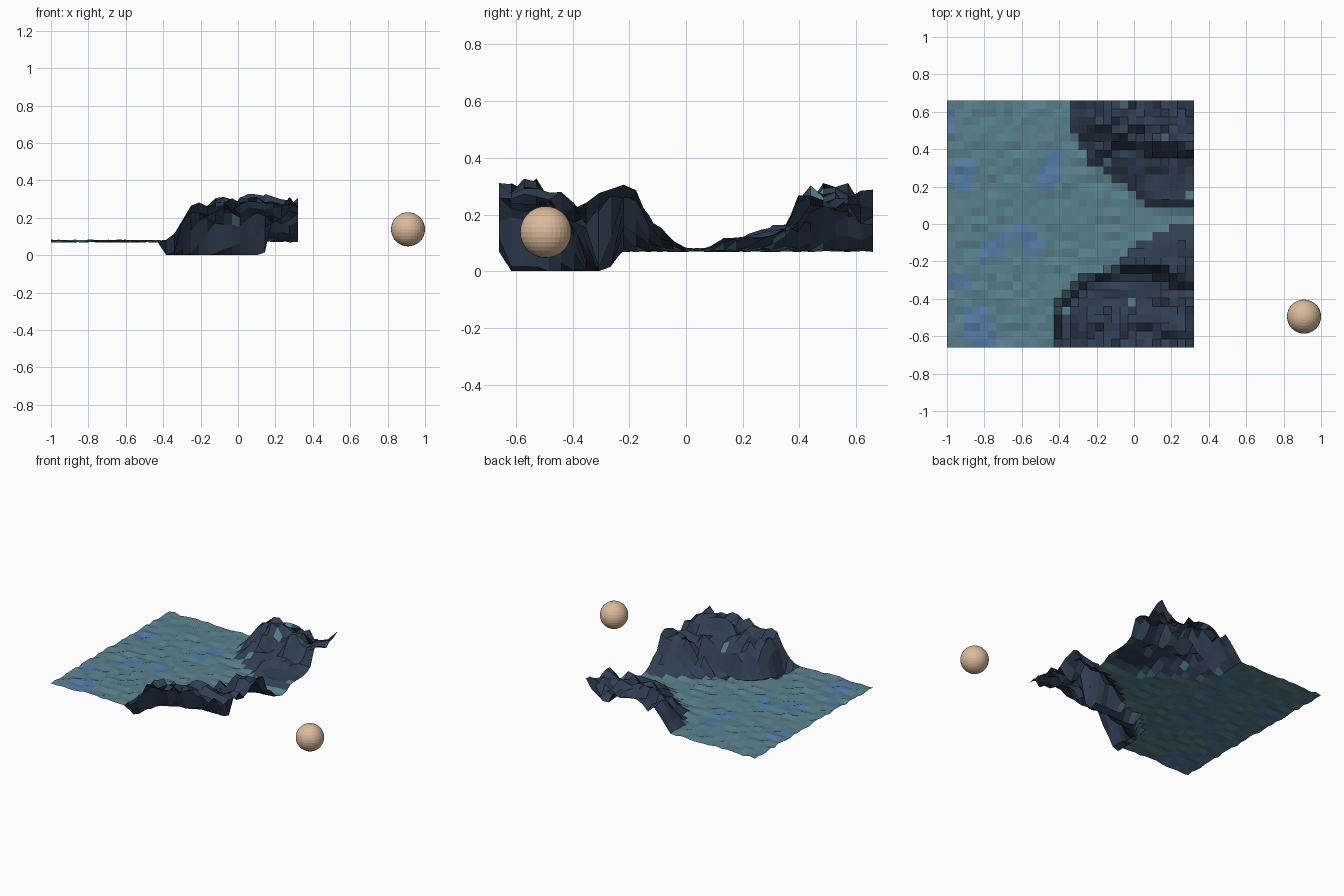
import bpy, bmesh, random
from mathutils import Vector, noise
from mathutils.geometry import intersect_point_line

if "Cube" in bpy.data.objects:
    bpy.data.objects.remove(bpy.data.objects["Cube"])

random.seed(4)
N = 30
SIZE = 1.32
X0, Y0 = -1.0, -0.66
WATER = 0.07


def material(name, rgb):
    m = bpy.data.materials.new(name)
    m.diffuse_color = (*rgb, 1)
    m.use_nodes = True
    m.node_tree.nodes["Principled BSDF"].inputs["Base Color"].default_value = m.diffuse_color
    return m


# Shorelines of the two headlands and the ditch at the foot of the near one
back_shore = [(-.34, .67), (-.34, .5), (-.26, .4), (-.25, .32), (-.15, .27),
              (-.04, .19), (.05, .12), (.14, .085), (.33, .08)]
front_shore = [(-.43, -.67), (-.42, -.5), (-.37, -.4), (-.28, -.31), (-.1, -.25),
               (-.07, -.17), (.03, -.11), (.13, -.06), (.2, -.01), (.33, .0)]
ditch = [(-.38, -.61), (-.38, -.5), (-.33, -.41), (-.25, -.35), (-.1, -.31), (.11, -.3)]

# Heights of the main peaks and saddles
back_peaks = [(.32, .66, .28), (.2, .64, .2), (0, .66, .25), (-.2, .66, .22),
              (-.07, .53, .32), (.14, .46, .3), (.28, .44, .28), (-.2, .47, .22),
              (.2, .34, .16), (-.05, .36, .17), (.3, .25, .115), (.1, .24, .115),
              (.1, .17, .115), (.3, .13, .115), (.2, .15, .115)]
front_peaks = [(.32, -.66, .305), (0, -.66, .29), (-.2, -.64, .27), (-.22, -.53, .25),
               (.08, -.56, .325), (.3, -.5, .28), (.22, -.36, .2), (0, -.4, .2),
               (-.18, -.42, .21), (.2, -.23, .315), (.3, -.21, .3), (.08, -.2, .2),
               (.27, -.1, .16)]


def distance(p, path):
    best = 9
    for a, b in zip(path, path[1:]):
        a, b = Vector((*a, 0)), Vector((*b, 0))
        _, t = intersect_point_line(p, a, b)
        best = min(best, (p - a.lerp(b, max(0, min(1, t)))).length)
    return best


def shore_y(x, path):
    for (xa, ya), (xb, yb) in zip(path, path[1:]):
        if xa <= x <= xb and xb > xa:
            return ya + (yb - ya) * (x - xa) / (xb - xa)
    return None


def headland(p):
    yb, yf = shore_y(p.x, back_shore), shore_y(p.x, front_shore)
    if yb is not None and p.y > yb:
        return "back"
    if yf is not None and p.y < yf:
        return "front"
    return None


def blend(p, peaks):
    ws = [1 / ((p.x - x) ** 2 + (p.y - y) ** 2 + .0008) ** 1.5 for x, y, _ in peaks]
    return sum(w * k[2] for w, k in zip(ws, peaks)) / sum(ws)


def ramp(d, a, b):
    t = max(0, min(1, (d - a) / (b - a)))
    return t * t * (3 - 2 * t)


def height(p):
    water = WATER + random.uniform(-.003, .013)
    side = headland(p)
    if side is None:
        return water
    rough = random.uniform(-.05, .02)
    if side == "back":
        # the low shelf beside the channel is smoother than the hill
        r = ramp(distance(p, back_shore), -.02, .15 if p.x < 0 else .05)
        rough *= ramp(p.y, .2, .4)
        return water + r * (blend(p, back_peaks) + rough - water)
    d = distance(p, front_shore)
    r = ramp(d, .05, .19) if p.y < -.25 else ramp(d, 0, .12)
    z = water + r * (blend(p, front_peaks) + rough - water)
    return z * ramp(distance(p, ditch), .028, .075) if p.y > -.65 else z


# Coastal terrain sheet
bm = bmesh.new()
step = SIZE / N
grid = []
for j in range(N + 1):
    row = []
    for i in range(N + 1):
        p = Vector((X0 + i * step, Y0 + j * step, 0))
        p.z = height(p)
        row.append(bm.verts.new(p))
    grid.append(row)
for j in range(N):
    for i in range(N):
        f = bm.faces.new((grid[j][i], grid[j][i + 1], grid[j + 1][i + 1], grid[j + 1][i]))
        c = f.calc_center_median()
        flat = Vector((c.x, c.y, 0))
        if headland(flat):
            f.material_index = 0 if random.random() < .03 else 1
        elif c.x < -.35 and noise.noise(flat * 5 + Vector((3.1, 1.7, .4))) > .38:
            f.material_index = 2
mesh = bpy.data.meshes.new("coast_terrain")
bm.to_mesh(mesh)
bm.free()
terrain = bpy.data.objects.new("coast_terrain", mesh)
bpy.context.collection.objects.link(terrain)
for name, rgb in (("shallow_water", (.10, .22, .265)), ("rock", (.03, .05, .085)),
                  ("deep_water", (.09, .2, .37))):
    mesh.materials.append(material(name, rgb))

# Floating ball
bpy.ops.mesh.primitive_uv_sphere_add(segments=32, ring_count=16, radius=.091,
                                     location=(.909, -.495, .138))
ball = bpy.context.object
ball.name = "ball"
ball.data.materials.append(material("sand", (.7, .5, .33)))
